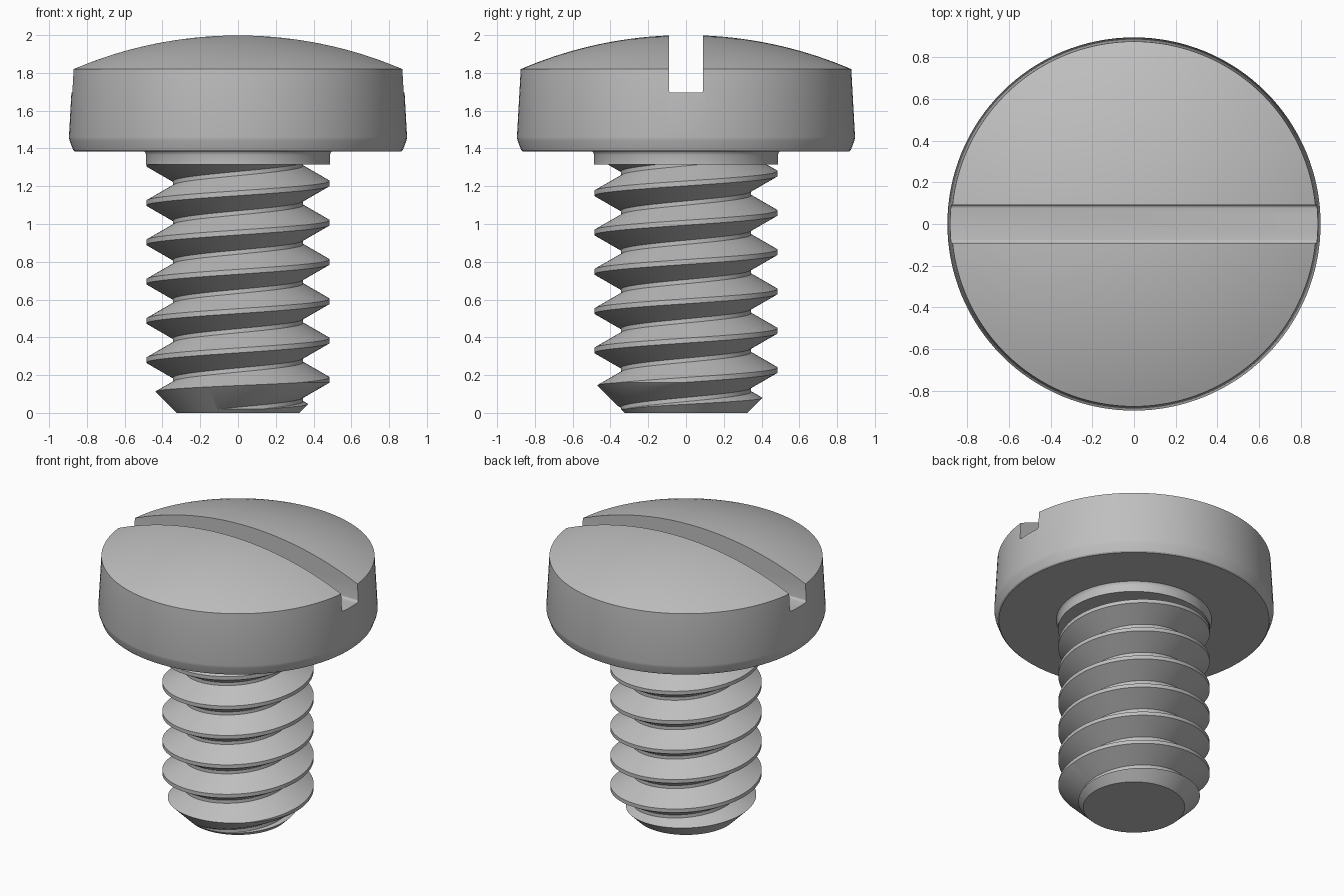
import bpy
import bmesh
from math import sin, cos, tau, sqrt, radians

SIDES = 128
PITCH = 0.208
CREST_R, ROOT_R = 0.485, 0.345
CREST_FLAT, ROOT_FLAT = 0.026, 0.022

cube = bpy.data.objects.get("Cube")
if cube:
    bpy.data.objects.remove(cube, do_unlink=True)

steel = bpy.data.materials.new("grey steel")
steel.use_nodes = True
GREY = (0.52, 0.52, 0.52, 1)
steel.diffuse_color = GREY
steel.node_tree.nodes["Principled BSDF"].inputs["Base Color"].default_value = GREY


def finish(bm, name):
    bmesh.ops.recalc_face_normals(bm, faces=bm.faces)
    mesh = bpy.data.meshes.new(name)
    bm.to_mesh(mesh)
    bm.free()
    mesh.materials.append(steel)
    obj = bpy.data.objects.new(name, mesh)
    bpy.context.collection.objects.link(obj)
    return obj


def lathe(name, profile):
    """Revolve (radius, z) points about z; ends on the axis close the solid."""
    bm = bmesh.new()
    verts = [bm.verts.new((r, 0, z)) for r, z in profile]
    edges = [bm.edges.new(pair) for pair in zip(verts, verts[1:])]
    bmesh.ops.spin(bm, geom=verts + edges, cent=(0, 0, 0), axis=(0, 0, 1),
                   angle=tau, steps=SIDES, use_merge=True)
    bmesh.ops.remove_doubles(bm, verts=bm.verts, dist=1e-5)
    return finish(bm, name)


def cut(obj, tool, operation):
    mod = obj.modifiers.new("cut", 'BOOLEAN')
    mod.operation, mod.object, mod.solver = operation, tool, 'EXACT'
    bpy.context.view_layer.objects.active = obj
    bpy.ops.object.modifier_apply(modifier=mod.name)
    bpy.data.objects.remove(tool, do_unlink=True)


def smooth(obj, angle):
    bpy.ops.object.select_all(action='DESELECT')
    obj.select_set(True)
    bpy.context.view_layer.objects.active = obj
    bpy.ops.object.shade_smooth_by_angle(angle=radians(angle))


def helical_thread(name, crest_z, turns):
    """Closed right-hand thread solid; each turn welds onto the next."""
    half = CREST_FLAT / 2
    low = PITCH / 2 - ROOT_FLAT / 2
    section = [(CREST_R, -half), (CREST_R, half), (ROOT_R, low), (ROOT_R, low + ROOT_FLAT)]
    rows = [(r, crest_z + dz + PITCH * t) for t in range(turns) for r, dz in section]
    bm = bmesh.new()
    columns = []
    for i in range(SIDES):
        a = tau * i / SIDES
        columns.append([bm.verts.new((r * cos(a), r * sin(a), z + PITCH * i / SIDES))
                        for r, z in rows])
    columns.append(columns[0][len(section):])
    for left, right in zip(columns, columns[1:]):
        for j in range(min(len(left), len(right)) - 1):
            bm.faces.new((left[j], right[j], right[j + 1], left[j + 1]))
    # Close both ends with a fan to the axis
    open_edges = [e for e in bm.edges if e.is_boundary]
    bottom = bm.verts.new((0, 0, rows[0][1] - PITCH))
    top = bm.verts.new((0, 0, rows[-1][1] + 2 * PITCH))
    for e in open_edges:
        a, b = e.verts
        bm.faces.new((a, b, bottom if a.co.z + b.co.z < 1 else top))
    return finish(bm, name)


# Head: tapered rim, softened lower edge and shallow domed top
RIM_R, RIM_Z, TOP_Z = 0.875, 1.82, 2.0
rise = TOP_Z - RIM_Z
dome_r = (RIM_R ** 2 + rise ** 2) / (2 * rise)
steps = 20
dome = []
for k in range(steps + 1):
    r = RIM_R * (1 - k / steps)
    dome.append((r, TOP_Z - dome_r + sqrt(dome_r ** 2 - r ** 2)))
rim = [(0, 1.385), (0.865, 1.385), (0.873, 1.392), (0.892, 1.443), (0.895, 1.46)]
head = lathe("head", rim + dome)

# Driver slot with slightly rounded floor corners, running along x
HALF_W, FLOOR, FILLET = 0.091, 1.695, 0.015
corner = [(HALF_W - FILLET * (1 - sin(a)), FLOOR + FILLET * (1 - cos(a)))
          for a in (tau / 4 * k / 4 for k in range(5))]
outline = corner + [(HALF_W, 2.2)]
outline += [(-y, z) for y, z in reversed(outline)]
bm = bmesh.new()
face = bm.faces.new([bm.verts.new((-1.2, y, z)) for y, z in outline])
ext = bmesh.ops.extrude_face_region(bm, geom=[face])
bmesh.ops.translate(bm, vec=(2.4, 0, 0),
                    verts=[g for g in ext["geom"] if isinstance(g, bmesh.types.BMVert)])
cut(head, finish(bm, "slot_cutter"), 'DIFFERENCE')
smooth(head, 25)

# Neck: plain collar flaring into the underside of the head
neck = lathe("neck", [(0, 1.315), (0.487, 1.315), (0.487, 1.365), (0.491, 1.378),
                      (0.502, 1.39), (0, 1.39)])
smooth(neck, 40)

# Threaded shank, trimmed flat at the end with a 45 degree lead-in chamfer
shank = helical_thread("threaded_shank", 0.175 - 3 * PITCH, 11)
envelope = lathe("shank_envelope", [(0, 0), (0.325, 0), (0.545, 0.22), (0.545, 1.34), (0, 1.34)])
cut(shank, envelope, 'INTERSECT')
smooth(shank, 25)
